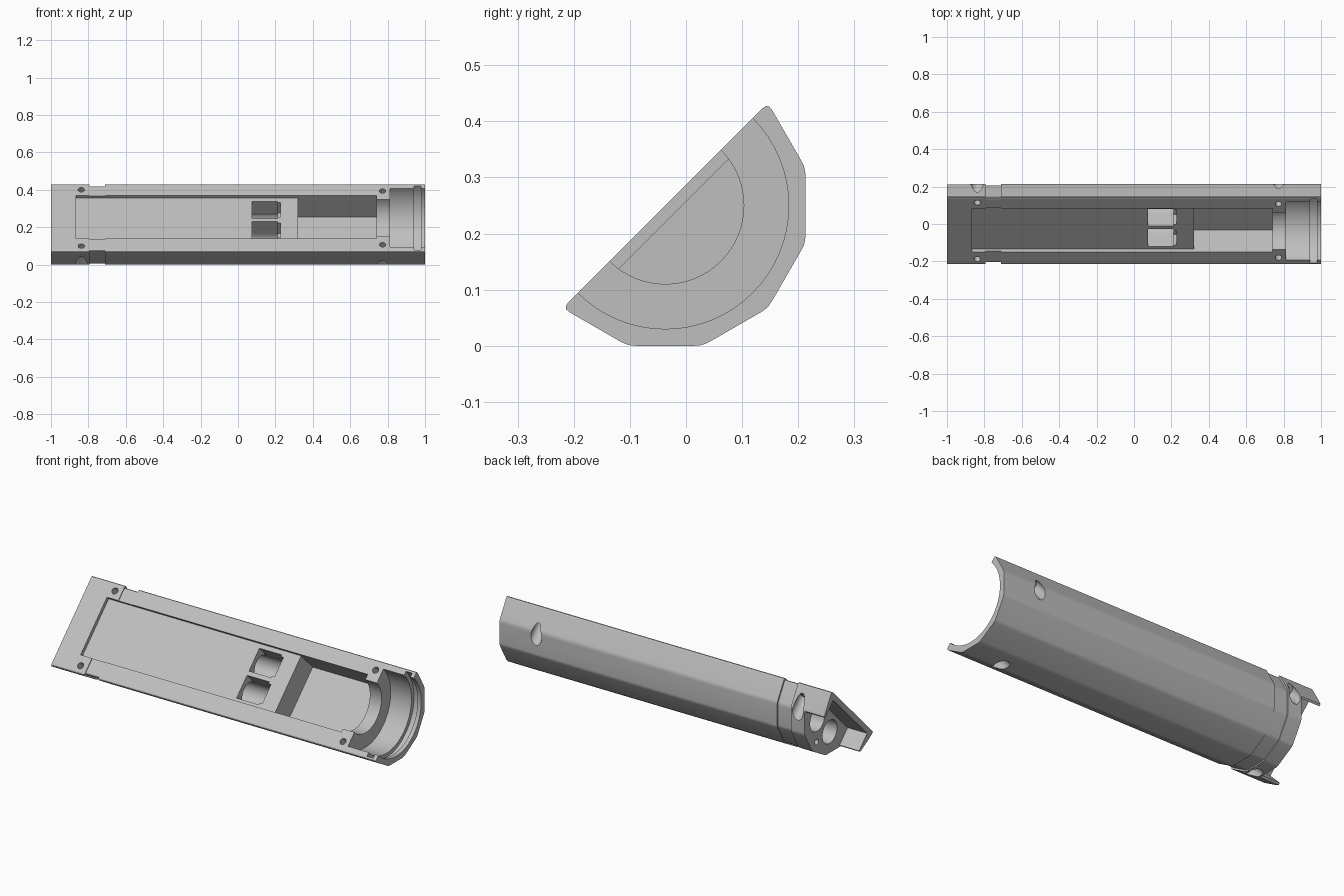
import bpy, bmesh, math
from mathutils import Matrix, Vector

old = bpy.data.objects.get("Cube")
if old:
    bpy.data.objects.remove(old, do_unlink=True)

grey = bpy.data.materials.new("plain_grey")
grey.use_nodes = True
COLOR = (0.52, 0.52, 0.52, 1)
grey.diffuse_color = COLOR
grey.node_tree.nodes["Principled BSDF"].inputs["Base Color"].default_value = COLOR


def make_object(name, bm):
    bmesh.ops.recalc_face_normals(bm, faces=bm.faces)
    mesh = bpy.data.meshes.new(name)
    bm.to_mesh(mesh)
    bm.free()
    mesh.materials.append(grey)
    obj = bpy.data.objects.new(name, mesh)
    bpy.context.collection.objects.link(obj)
    return obj


def rounded(points, size, steps=3):
    """Round each corner of a closed outline with a short curve."""
    out = []
    for i, p in enumerate(points):
        a = p + (points[i - 1] - p).normalized() * size
        b = p + (points[(i + 1) % len(points)] - p).normalized() * size
        for k in range(steps + 1):
            t = k / steps
            out.append(a * (1 - t) ** 2 + p * 2 * t * (1 - t) + b * t ** 2)
    return out


# Half of a twelve-sided tube, open face up, with a shallow strap groove
R = 0.25 / math.cos(math.radians(15))
corners = [Vector((R * math.cos(a), R * math.sin(a)))
           for a in (math.pi + math.radians(30 * k) for k in range(7))]
profile = rounded(corners, 0.014)
pivot = Vector((0, -0.11))
bm = bmesh.new()
rings = []
for x, scale in ((-1, 1), (-0.795, 1), (-0.795, 0.96),
                 (-0.71, 0.96), (-0.71, 1), (1, 1)):
    ring = [pivot + (p - pivot) * scale for p in profile]
    rings.append([bm.verts.new((x, p.x, p.y)) for p in ring])
for r1, r2 in zip(rings, rings[1:]):
    for i in range(len(r1)):
        bm.faces.new((r1[i - 1], r1[i], r2[i], r2[i - 1]))
bm.faces.new(rings[0])
bm.faces.new(rings[-1])
body = make_object("half_tube_body", bm)


def carve(bm):
    cutter = make_object("cutter", bm)
    cutter.hide_render = True
    mod = body.modifiers.new("cut", "BOOLEAN")
    mod.operation = "DIFFERENCE"
    mod.solver = "EXACT"
    mod.object = cutter
    bpy.context.view_layer.objects.active = body
    bpy.ops.object.modifier_apply(modifier=mod.name)
    bpy.data.objects.remove(cutter, do_unlink=True)


def cut_box(x, y, z):
    bm = bmesh.new()
    size = [b - a for a, b in (x, y, z)]
    mid = [(a + b) / 2 for a, b in (x, y, z)]
    bmesh.ops.create_cube(bm, size=1, matrix=Matrix.Translation(mid) @ Matrix.Diagonal((*size, 1)))
    carve(bm)


def cut_cylinder(axis, radius, span, a, b):
    """Cylinder along X at (y, z) = (a, b), or along Z at (x, y) = (a, b)."""
    bm = bmesh.new()
    bmesh.ops.create_cone(bm, cap_ends=True, segments=64, radius1=radius,
                          radius2=radius, depth=span[1] - span[0])
    mid = sum(span) / 2
    if axis == "X":
        m = Matrix.Translation((mid, a, b)) @ Matrix.Rotation(math.pi / 2, 4, "Y")
    else:
        m = Matrix.Translation((a, b, mid))
    bmesh.ops.transform(bm, matrix=m, verts=bm.verts)
    carve(bm)


# Shallow tray and deep compartment
TOP = 0.1
cut_box((-0.865, 0.33), (-0.158, 0.17), (-0.021, TOP))
cut_box((0.32, 0.74), (-0.158, 0.17), (-0.165, TOP))

# Collar bore, end bore and retaining ring groove
cut_cylinder("X", 0.14, (0.7, 0.85), 0, 0)
cut_cylinder("X", 0.22, (0.812, 1.1), 0, 0)
cut_cylinder("X", 0.242, (0.94, 0.978), 0, 0)

# Recess in the far end, leaving a front plate and two side legs
cut_box((-1.1, -0.88), (-0.21, 0.21), (-0.3, -0.03))
cut_box((-1.1, -0.88), (-0.3, 0.3), (-0.3, -0.13))

# Twin tunnels with windows, and a small cable hole
for y in (-0.073, 0.081):
    cut_cylinder("X", 0.064, (-1, 0.212), y, -0.115)
    cut_box((0.075, 0.212), (y - 0.065, y + 0.065), (-0.115, TOP))
    cut_box((0.2, 0.228), (y - 0.055, y + 0.055), (-0.1, TOP))
cut_cylinder("X", 0.016, (-1, -0.8), 0, -0.205)

# Screw holes with counterbores from the outside
for x, y in ((-0.838, 0.213), (0.773, 0.203)):
    for side in (-1, 1):
        cut_cylinder("Z", 0.017, (-0.3, TOP), x, side * y)
        cut_cylinder("Z", 0.033, (-0.3, -0.05), x, side * y)

# Tilt the open face forward and rest the body on the ground
body.data.transform(Matrix.Translation((0, -0.037, 0.25)) @ Matrix.Rotation(math.pi / 4, 4, "X"))
bpy.ops.object.select_all(action="DESELECT")
body.select_set(True)
bpy.context.view_layer.objects.active = body
bpy.ops.object.shade_smooth_by_angle(angle=math.radians(8))
